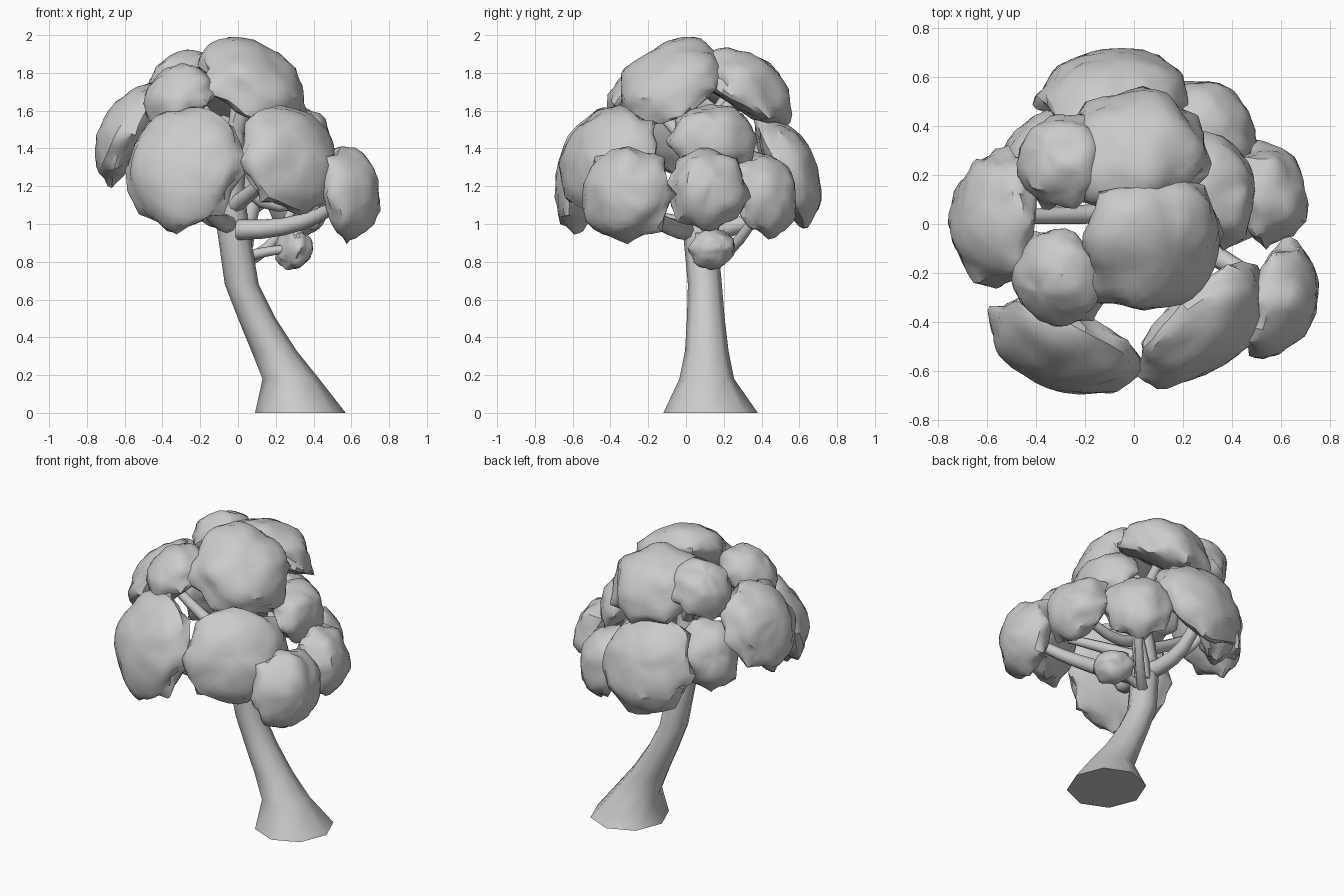
import bpy, bmesh, math, random
from mathutils import Vector, Matrix, noise

if "Cube" in bpy.data.objects:
    bpy.data.objects.remove(bpy.data.objects["Cube"])

random.seed(4)
UP = Vector((0, 0, 1))


def finish(name, bm, angle):
    bmesh.ops.recalc_face_normals(bm, faces=bm.faces)
    me = bpy.data.meshes.new(name)
    bm.to_mesh(me)
    bm.free()
    ob = bpy.data.objects.new(name, me)
    bpy.context.collection.objects.link(ob)
    bpy.ops.object.select_all(action='DESELECT')
    ob.select_set(True)
    bpy.context.view_layer.objects.active = ob
    bpy.ops.object.shade_smooth_by_angle(angle=math.radians(angle))
    return ob


def skin(name, rings):
    # closed tube through a list of equal-sized rings
    bm = bmesh.new()
    loops = [[bm.verts.new(p) for p in r] for r in rings]
    n = len(loops[0])
    for a, b in zip(loops, loops[1:]):
        for i in range(n):
            bm.faces.new((a[i], a[(i + 1) % n], b[(i + 1) % n], b[i]))
    bm.faces.new(loops[0])
    bm.faces.new(loops[-1])
    return finish(name, bm, 65)


# trunk: centre x, centre y, z, half width x, half width y
trunk = [(.33, .13, 0, .24, .25), (.28, .11, .18, .15, .145),
         (.19, .11, .33, .12, .115), (.10, .105, .50, .10, .1),
         (.02, .10, .68, .09, .09), (-.03, .07, 1.0, .085, .09),
         (-.035, .05, 1.2, .068, .07), (-.015, .03, 1.42, .05, .05),
         (0, .02, 1.66, .035, .035)]
skin("trunk", [[(x + a * math.cos(t), y + b * math.sin(t), z)
                for t in [2 * math.pi * i / 8 for i in range(8)]]
               for x, y, z, a, b in trunk])


def branch(name, pts, r0, r1, sides=8):
    # curved limb: quadratic bend through start, bend and end points
    a, b, c = [Vector(p) for p in pts]
    rings, u, steps = [], None, 6
    for k in range(steps + 1):
        t = k / steps
        p = a * (1 - t) ** 2 + b * 2 * t * (1 - t) + c * t * t
        d = ((b - a) * (1 - t) + (c - b) * t).normalized()
        u = d.orthogonal() if u is None else u - d * u.dot(d)
        u.normalize()
        v = d.cross(u)
        r = r0 + (r1 - r0) * t
        rings.append([p + r * (u * math.cos(q) + v * math.sin(q))
                      for q in [2 * math.pi * i / sides for i in range(sides)]])
    skin(name, rings)


def clump(name, centre, normal, ru, rv, t):
    # leaf pad: lumpy lens facing outward, with a jagged rim of leaf tips
    n = Vector(normal).normalized()
    u = UP.cross(n).normalized()
    v = n.cross(u)
    basis = Matrix((u, v, n)).transposed()
    c = Vector(centre)
    seg = 32
    jag = [(.08 if i % 4 == 0 else -.05 if i % 4 == 2 else 0)
           + random.uniform(-.04, .04) for i in range(seg)]
    seed = Vector((random.random() * 50, random.random() * 50, 0))
    bm = bmesh.new()
    bmesh.ops.create_uvsphere(bm, u_segments=seg, v_segments=16, radius=1)
    for w in bm.verts:
        p = w.co.copy()
        i = round(math.atan2(p.y, p.x) / (2 * math.pi) * seg) % seg
        s = .97 + .13 * noise.noise(p * 1.6 + seed) + .07 * noise.noise(p * 3.8 + seed)
        rim = math.exp(-((p.z + .1) / .25) ** 2)
        r = math.hypot(p.x, p.y)
        full = (r ** .9 / r if r > .01 else 1) * s * (1 + jag[i] * rim)
        z = p.z * s * (1 if p.z > 0 else .85) - jag[i] * rim
        # the pad curves back around the crown
        z -= .25 * r * r - .15
        w.co = c + basis @ Vector((p.x * full * ru, p.y * full * rv, z * t))
    finish(name, bm, 38)


# centre, facing direction, half width, half height, half thickness
clumps = {
    "crown_front": ((.08, -.08, 1.75), (.42, -.40, .82), .31, .32, .16),
    "crown_back": ((.01, .30, 1.72), (.05, .5, .86), .30, .29, .16),
    "upper_left_back": ((-.29, .26, 1.75), (-.5, .25, .8), .20, .20, .14),
    "upper_left_front": ((-.31, -.22, 1.67), (-.5, -.35, .78), .21, .21, .14),
    "left": ((-.57, .03, 1.49), (-.87, .05, .45), .28, .28, .14),
    "front_left": ((-.29, -.50, 1.30), (-.35, -.9, .32), .33, .34, .14),
    "front_right": ((.28, -.42, 1.34), (.62, -.7, .35), .33, .30, .15),
    "right_front": ((.58, -.31, 1.16), (.95, -.28, .15), .25, .26, .14),
    "right_back": ((.55, .12, 1.19), (.95, .15, .25), .215, .22, .14),
    "right_upper": ((.35, .14, 1.46), (.85, .15, .5), .24, .19, .12),
    "back_right": ((.32, .42, 1.16), (.68, .68, .25), .22, .23, .12),
    "back": ((-.08, .53, 1.29), (-.05, .92, .4), .31, .31, .14),
    "back_left": ((-.37, .28, 1.33), (-.75, .6, .3), .20, .22, .13),
    "low_twig": ((.29, .14, .87), (.75, .45, -.1), .13, .11, .09),
}
for name, spec in clumps.items():
    clump("leaves_" + name, *spec)

# branches: start, bend, then into the clump of that name
limbs = {
    "right_front": ((-.0, 0, .97), (.40, -.12, .96), .055, .03),
    "right_back": ((.0, .10, 1.25), (.15, .11, .98), .045, .025),
    "front_right": ((-.02, .02, 1.1), (.12, -.15, 1.2), .045, .025),
    "front_left": ((-.04, .05, 1.0), (-.14, -.3, .98), .05, .03),
    "left": ((-.04, .05, 1.15), (-.3, .03, 1.28), .045, .025),
    "upper_left_front": ((-.02, .03, 1.4), (-.14, -.08, 1.54), .04, .025),
    "upper_left_back": ((-.02, .03, 1.38), (-.14, .13, 1.55), .04, .025),
    "crown_front": ((0, .02, 1.5), (.03, -.03, 1.6), .045, .025),
    "crown_back": ((0, .03, 1.45), (.02, .18, 1.56), .045, .025),
    "right_upper": ((.03, .12, .88), (.06, .15, 1.25), .05, .03),
    "back_right": ((.03, .12, .80), (.22, .30, .86), .035, .022),
    "back": ((-.03, .08, .97), (-.1, .45, .95), .055, .03),
    "back_left": ((-.04, .06, 1.02), (-.25, .19, 1.1), .04, .025),
    "low_twig": ((.02, .11, .82), (.14, .12, .86), .03, .022),
}
for name, (a, b, r0, r1) in limbs.items():
    branch("branch_" + name, (a, b, clumps[name][0]), r0, r1)
